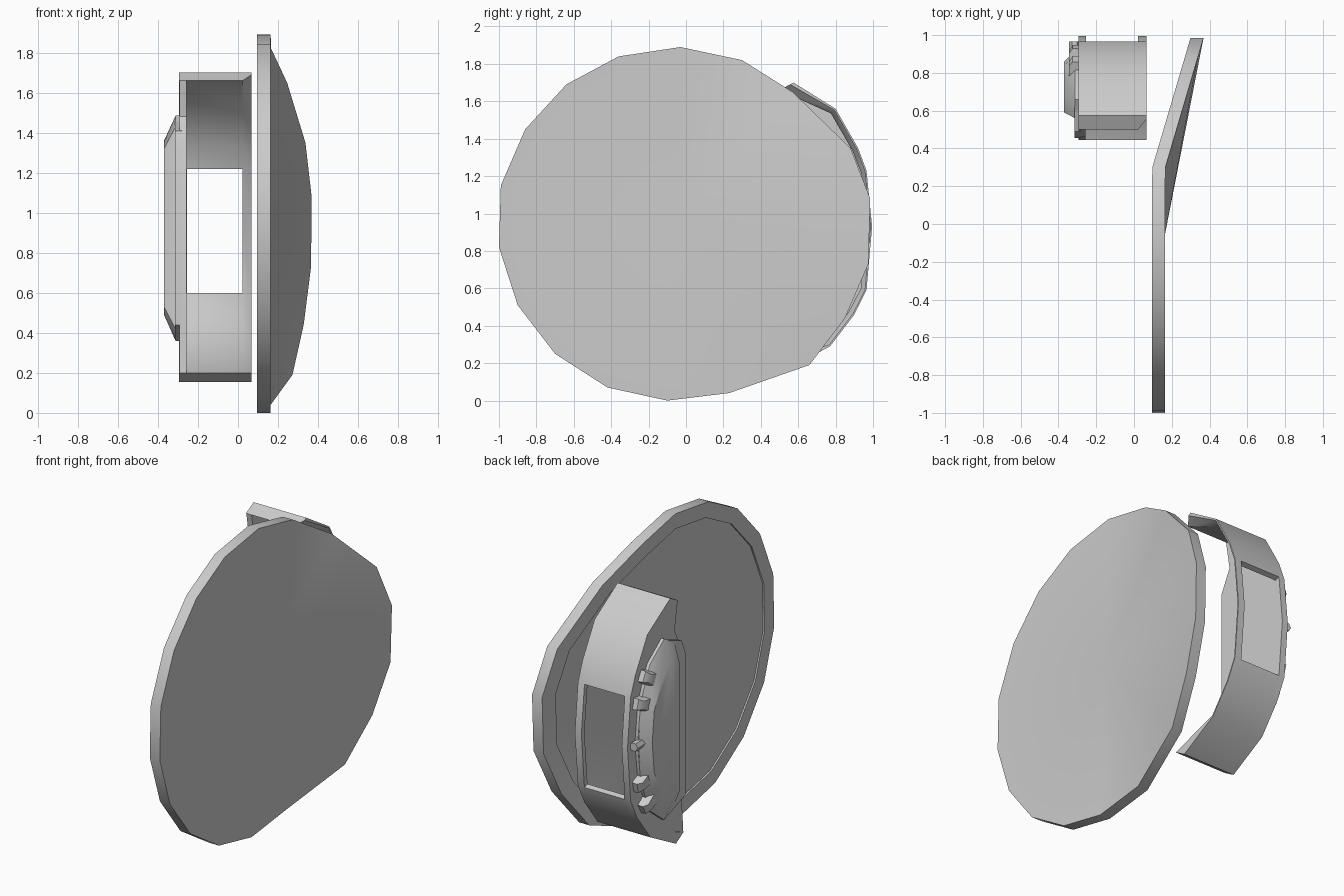
import bpy, bmesh, math

if "Cube" in bpy.data.objects:
    bpy.data.objects.remove(bpy.data.objects["Cube"])


def finish(name, bm, angle=35):
    bmesh.ops.recalc_face_normals(bm, faces=bm.faces)
    me = bpy.data.meshes.new(name)
    bm.to_mesh(me)
    bm.free()
    ob = bpy.data.objects.new(name, me)
    bpy.context.collection.objects.link(ob)
    bpy.ops.object.select_all(action='DESELECT')
    bpy.context.view_layer.objects.active = ob
    ob.select_set(True)
    bpy.ops.object.shade_smooth_by_angle(angle=math.radians(angle))
    return ob


def bridge(bm, a, b):
    n = len(a)
    for i in range(n):
        bm.faces.new((a[i], a[(i + 1) % n], b[(i + 1) % n], b[i]))


def loft(name, rings):
    """Closed solid through rings of (x, [(y, z), ...])."""
    bm = bmesh.new()
    loops = [[bm.verts.new((x, y, z)) for y, z in pts] for x, pts in rings]
    for a, b in zip(loops, loops[1:]):
        bridge(bm, a, b)
    bm.faces.new(loops[0])
    bm.faces.new(loops[-1])
    return finish(name, bm)


# Large bent disc: flat for low y, folding back beyond y = 0.29
outline = [(-.03, 1.89), (.30, 1.82), (.57, 1.65), (.88, 1.35), (.985, 1.08),
           (.975, .73), (.85, .44), (.66, .19), (.23, .04), (-.10, 0),
           (-.42, .07), (-.70, .25), (-.90, .51), (-1, .82), (-.99, 1.15),
           (-.86, 1.45), (-.64, 1.69), (-.36, 1.84)]
CY, CZ = -.06, .945


def disc_ring(bm, scale, x0):
    ring = []
    for y, z in outline:
        bend = max(0, y - .29) * .295 * scale
        ring.append(bm.verts.new((x0 + bend, CY + (y - CY) * scale, CZ + (z - CZ) * scale)))
    return ring


bm = bmesh.new()
rings = [disc_ring(bm, 1, .163), disc_ring(bm, 1, .094),
         disc_ring(bm, .9, .094), disc_ring(bm, .9, .104)]
for a, b in zip(rings, rings[1:]):
    bridge(bm, a, b)
for ring, x in ((rings[0], .163), (rings[-1], .104)):
    c = bm.verts.new((x, CY, CZ))
    for i in range(len(ring)):
        bm.faces.new((c, ring[i], ring[(i + 1) % len(ring)]))
finish("shield_disc", bm)

# Curved arm band with a rectangular window
profile = [(.575, 1.70), (.80, 1.56), (.92, 1.35), (.965, 1.23),
           (.995, .93), (.965, .59), (.90, .46), (.77, .29), (.52, .155)]
inner = [(.50, 1.66), (.775, 1.535), (.89, 1.335), (.935, 1.22),
         (.965, .93), (.935, .60), (.87, .475), (.75, .32), (.445, .20)]
cols = [-.295, -.255, .022, .067]
bm = bmesh.new()
grid_o = [[bm.verts.new((x, y, z)) for x in cols] for y, z in profile]
grid_i = [[bm.verts.new((x, y, z)) for x in cols] for y, z in inner]
# taper the disc-side edge to a thin outer lip
for row_o, row_i in zip(grid_o[1:-1], grid_i[1:-1]):
    row_i[3].co = row_o[3].co.lerp(row_i[3].co, .25)
grid_i[0][3].co = grid_o[0][3].co.lerp(grid_i[0][3].co, .25)
for g in (grid_o, grid_i):
    for j in range(len(profile) - 1):
        for i in range(3):
            if not (i == 1 and j in (3, 4)):
                bm.faces.new((g[j][i], g[j][i + 1], g[j + 1][i + 1], g[j + 1][i]))
# join the outer and inner skins along every open edge
pair = {o: i for ro, ri in zip(grid_o, grid_i) for o, i in zip(ro, ri)}
for e in [e for e in bm.edges if e.is_boundary and e.verts[0] in pair]:
    a, b = e.verts
    bm.faces.new((a, b, pair[b], pair[a]))
finish("arm_band", bm, 40)

# Side wall closing the band on its outer side
wall = inner + [(.46, .40), (.46, 1.34), (.53, 1.48)]
loft("side_wall", [(-.293, wall), (-.257, wall)])

# Thin backing slab along the inner chord
slab = [(.49, 1.41), (.62, 1.46), (.74, 1.42), (.88, 1.20), (.92, .93),
        (.88, .65), (.74, .43), (.62, .38), (.455, .44), (.455, 1.32)]
loft("backing_slab", [(-.315, slab), (-.28, slab)])

# Raised tapered panel on the side
base = [(.56, 1.43), (.66, 1.485), (.80, 1.38), (.89, 1.18), (.92, .93),
        (.89, .68), (.80, .47), (.66, .36), (.56, .42)]
top = [(.59, 1.32), (.67, 1.36), (.77, 1.27), (.84, 1.12), (.86, .93),
       (.84, .74), (.77, .58), (.67, .49), (.59, .53)]
loft("side_panel", [(-.29, base), (-.312, base), (-.37, top)])

# Four wedge tabs along the curved edge of the panel
for k, (y, z, tilt) in enumerate([(.83, 1.31, .5), (.89, 1.17, .3),
                                  (.89, .68, -.3), (.83, .53, -.5)]):
    c, s = math.cos(tilt), math.sin(tilt)

    def tab(y0, y1, h):
        pts = [(y0, -h), (y1, -h * .7), (y1, h * .7), (y0, h)]
        return [(y + u * c - v * s, z + u * s + v * c) for u, v in pts]
    loft("panel_tab_%d" % (k + 1), [(-.29, tab(-.05, .05, .05)),
                                    (-.325, tab(-.05, .05, .045)),
                                    (-.345, tab(-.05, .02, .035))])

# Small hexagonal knob at the middle of the curved edge
bm = bmesh.new()
loops = []
for y in (.88, .965):
    loops.append([bm.verts.new((-.315 + .028 * math.cos(a), y, .93 + .028 * math.sin(a)))
                  for a in (i * math.pi / 3 for i in range(6))])
bridge(bm, *loops)
for l in loops:
    bm.faces.new(l)
finish("panel_knob", bm)
